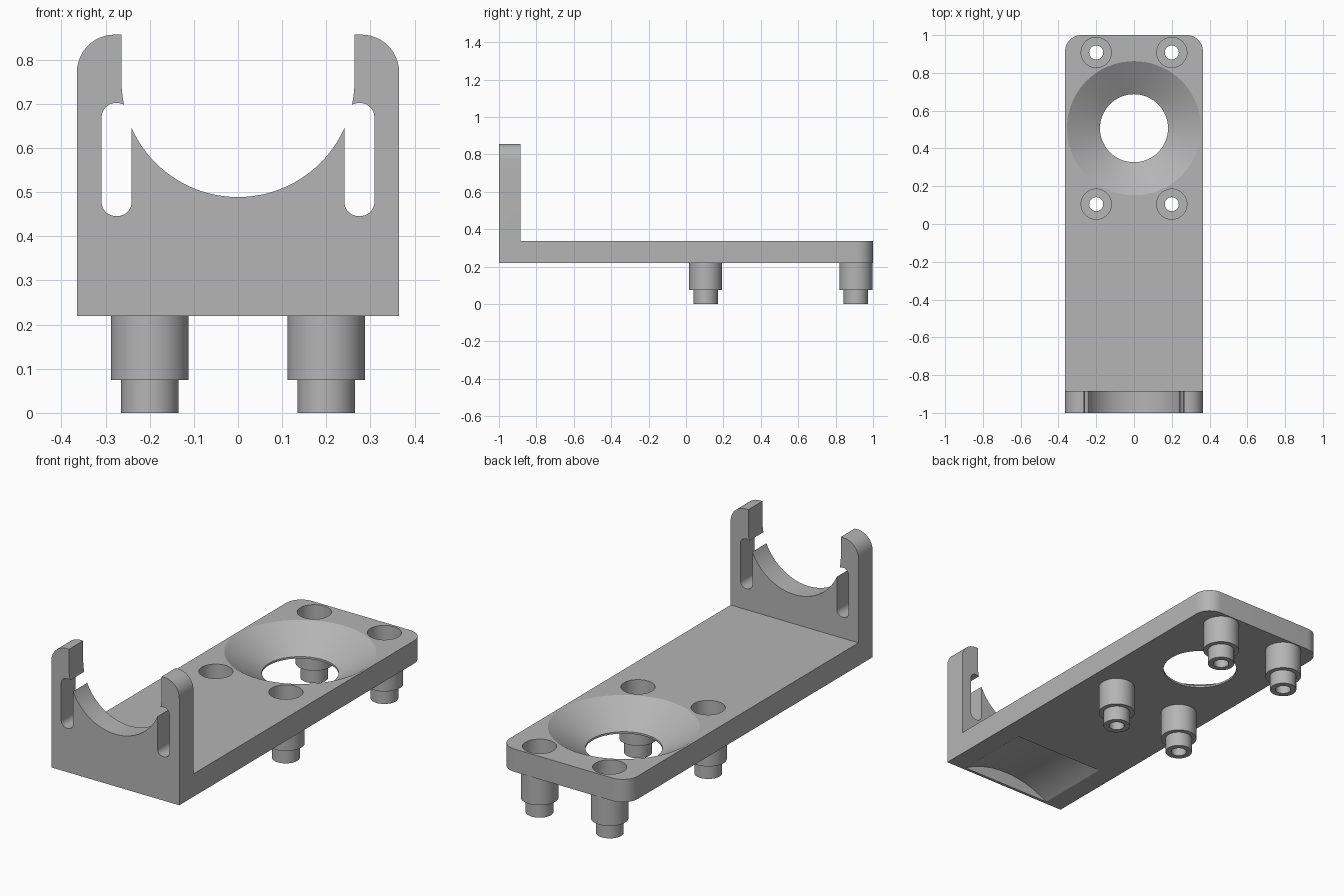
import bpy, bmesh, math
from mathutils import Vector

cube = bpy.data.objects.get("Cube")
if cube:
    bpy.data.objects.remove(cube)

grey = bpy.data.materials.new("plain grey")
grey.use_nodes = True
grey.diffuse_color = (0.46, 0.46, 0.46, 1)
grey.node_tree.nodes["Principled BSDF"].inputs["Base Color"].default_value = grey.diffuse_color

HALF_W, WALL_Y = 0.365, -0.885
BASE, TOP, HEIGHT = 0.22, 0.338, 0.857


def finish(name, bm):
    bmesh.ops.recalc_face_normals(bm, faces=bm.faces)
    mesh = bpy.data.meshes.new(name)
    bm.to_mesh(mesh)
    bm.free()
    mesh.materials.append(grey)
    ob = bpy.data.objects.new(name, mesh)
    bpy.context.collection.objects.link(ob)
    return ob


def prism(name, outline, axis, lo, hi, rounded=None, radius=0.0):
    """Extrude a 2D outline along x or y, then round the edges picked by a rule."""
    place = (lambda p, d: (d, p[0], p[1])) if axis == "x" else (lambda p, d: (p[0], d, p[1]))
    bm = bmesh.new()
    a = [bm.verts.new(place(p, lo)) for p in outline]
    b = [bm.verts.new(place(p, hi)) for p in outline]
    bm.faces.new(a)
    bm.faces.new(b[::-1])
    for i in range(len(a)):
        j = (i + 1) % len(a)
        bm.faces.new((a[i], a[j], b[j], b[i]))
    if rounded:
        edges = [e for e in bm.edges if rounded(e.verts[0].co, e.verts[1].co)]
        bmesh.ops.bevel(bm, geom=edges, offset=radius, segments=12, profile=0.5, affect="EDGES")
    return finish(name, bm)


def lathe(name, profile, x, y, sides=64):
    """Stack of rings (radius, z) closed with caps."""
    bm = bmesh.new()
    rings = []
    for r, z in profile:
        angles = [math.tau * i / sides for i in range(sides)]
        rings.append([bm.verts.new((x + r * math.cos(t), y + r * math.sin(t), z)) for t in angles])
    for low, high in zip(rings, rings[1:]):
        for i in range(sides):
            j = (i + 1) % sides
            bm.faces.new((low[i], low[j], high[j], high[i]))
    bm.faces.new(rings[0])
    bm.faces.new(rings[-1])
    return finish(name, bm)


def arc(cz, r, start, end, steps=48):
    angles = [math.radians(start + (end - start) * i / steps) for i in range(steps + 1)]
    return [(r * math.cos(t), cz + r * math.sin(t)) for t in angles]


def combine(target, tool, operation):
    mod = target.modifiers.new(operation, "BOOLEAN")
    mod.object, mod.operation, mod.solver = tool, operation, "EXACT"
    graph = bpy.context.evaluated_depsgraph_get()
    mesh = bpy.data.meshes.new_from_object(target.evaluated_get(graph))
    target.modifiers.clear()
    target.data = mesh
    bpy.data.objects.remove(tool)


# L-shaped body with rounded wall top and rounded back corners
def body_edges(p, q):
    wall_top = min(p.z, q.z) > HEIGHT - 0.01 and abs(p.x - q.x) < 0.01
    back_corner = min(p.y, q.y) > 0.99 and abs(p.x - q.x) < 0.01
    return wall_top or back_corner


side = [(-1, BASE), (1, BASE), (1, TOP), (WALL_Y, TOP), (WALL_Y, HEIGHT), (-1, HEIGHT)]
body = prism("bracket_body", side, "x", -HALF_W, HALF_W, body_edges, 0.085)

# Stepped hollow posts under the plate
spots = [(x, y) for x in (-0.2, 0.2) for y in (0.105, 0.908)]
for x, y in spots:
    post = [(0.065, 0), (0.065, 0.075), (0.088, 0.075), (0.088, 0.27)]
    combine(body, lathe("post", post, x, y), "UNION")
for x, y in spots:
    bore = [(0.037, -0.1), (0.037, 0.11), (0.08, 0.11), (0.08, 0.45)]
    combine(body, lathe("bore", bore, x, y), "DIFFERENCE")

# Conical opening in the plate
cone = [(0.18, 0.1), (0.18, BASE + 0.01), (0.355, TOP), (0.355, 0.45)]
combine(body, lathe("funnel", cone, 0, 0.507, 96), "DIFFERENCE")

# Round cradle, open at the top of the wall
cradle = arc(0.753, 0.264, 180, 360) + [(0.264, 1), (-0.264, 1)]
combine(body, prism("cradle", cradle, "y", -1.1, -0.8), "DIFFERENCE")

# Strap slots beside the cradle
for s in (-1, 1):
    slot = [(s * 0.241, 0.446), (s * 0.309, 0.446), (s * 0.309, 0.702), (s * 0.241, 0.702)]
    cut = prism("slot", slot, "y", -1.1, -0.8, lambda p, q: abs(p.y - q.y) > 0.1, 0.032)
    combine(body, cut, "DIFFERENCE")

# Shallow arched recess under the front of the plate
R, RISE = 0.52, 0.07
half = math.degrees(math.asin(0.262 / R))
vault = arc(BASE + RISE - R, R, 90 - half, 90 + half) + [(-0.262, 0.1), (0.262, 0.1)]
combine(body, prism("recess", vault, "y", -0.985, -0.58), "DIFFERENCE")

# Smooth curved surfaces, sharp edges kept
bpy.ops.object.select_all(action="DESELECT")
body.select_set(True)
bpy.context.view_layer.objects.active = body
bpy.ops.object.shade_smooth_by_angle(angle=math.radians(25))
